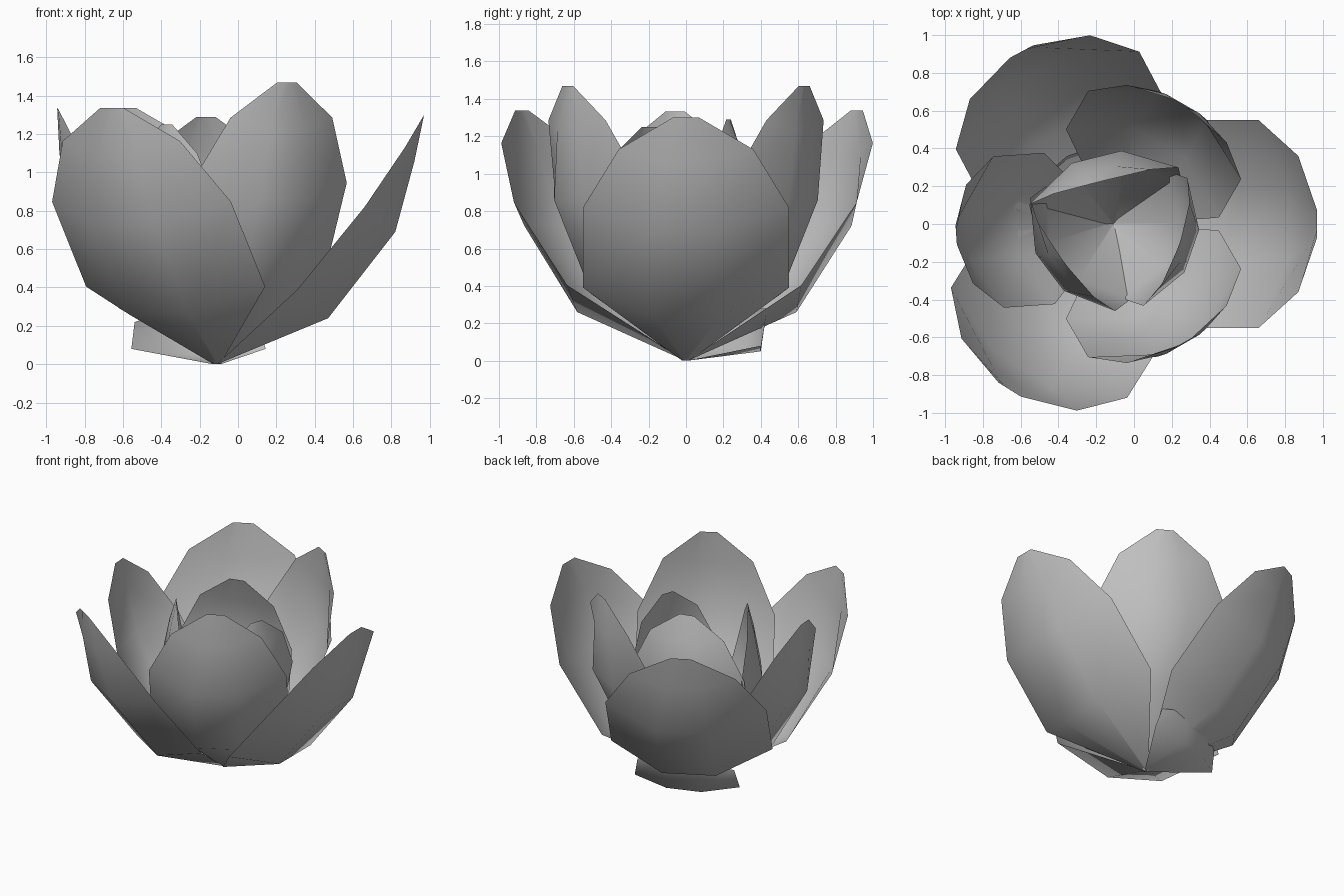
import bpy
from math import sin, cos, radians

if "Cube" in bpy.data.objects:
    bpy.data.objects.remove(bpy.data.objects["Cube"], do_unlink=True)

grey = bpy.data.materials.new("petal grey")
grey.use_nodes = True
COLOUR = (0.52, 0.52, 0.52, 1)
grey.diffuse_color = COLOUR
grey.node_tree.nodes["Principled BSDF"].inputs["Base Color"].default_value = COLOUR

CENTRE_X = -0.11

# Cross-sections from base to tip: half width, then (reach, height) of middle and edge
PETAL = [
    (0.02, (0, 0), (0, 0)),
    (0.55, (0.58, 0.24), (0.42, 0.39)),
    (0.55, (0.93, 0.69), (0.77, 0.82)),
    (0.36, (1.03, 1.06), (0.98, 1.13)),
    (0.07, (1.08, 1.30), (1.08, 1.30)),
]
LOW_LEAF = [
    (0.02, (0, 0), (0, 0)),
    (0.37, (0.38, 0.05), (0.295, 0.08)),
    (0.34, (0.42, 0.28), (0.33, 0.22)),
]


def petal(name, rows, heading, tilt=0, size=1, width=1):
    """Cupped sheet, tilted up about its base and turned to its heading."""
    t, h = radians(tilt), radians(heading)
    verts, faces = [], []
    for half, middle, edge in rows:
        for u in (-1, -1 / 3, 1 / 3, 1):
            r, z = edge if abs(u) == 1 else middle
            reach = size * (r * cos(t) - z * sin(t))
            up = size * (r * sin(t) + z * cos(t))
            side = u * half * width
            verts.append((CENTRE_X + reach * cos(h) - side * sin(h),
                          reach * sin(h) + side * cos(h), up))
    for i in range(len(rows) - 1):
        for j in range(3):
            a = 4 * i + j
            faces.append((a, a + 4, a + 5, a + 1))
    mesh = bpy.data.meshes.new(name)
    mesh.from_pydata(verts, [], faces)
    mesh.materials.append(grey)
    mesh.shade_smooth()
    obj = bpy.data.objects.new(name, mesh)
    bpy.context.collection.objects.link(obj)


# Outer ring
petal("outer_petal_left", PETAL, 0)
petal("outer_petal_back", PETAL, 118, 2)
petal("outer_petal_front", PETAL, -122, 2)

# Middle ring
petal("middle_petal_back", PETAL, 60, 13.3, 0.97, 0.85)
petal("middle_petal_front", PETAL, -60, 13.3, 0.97, 0.85)
petal("middle_petal_right", PETAL, 184, 7.7, 0.93, 0.73)

# Inner bud
petal("inner_petal_left", PETAL, -19, 23, 0.75, 0.65)
petal("inner_petal_back", PETAL, 104, 29.4, 0.775, 0.74)
petal("inner_petal_right", PETAL, 217, 25, 0.765, 0.68)

# Low leaf under the bud
petal("low_leaf", LOW_LEAF, 109)
